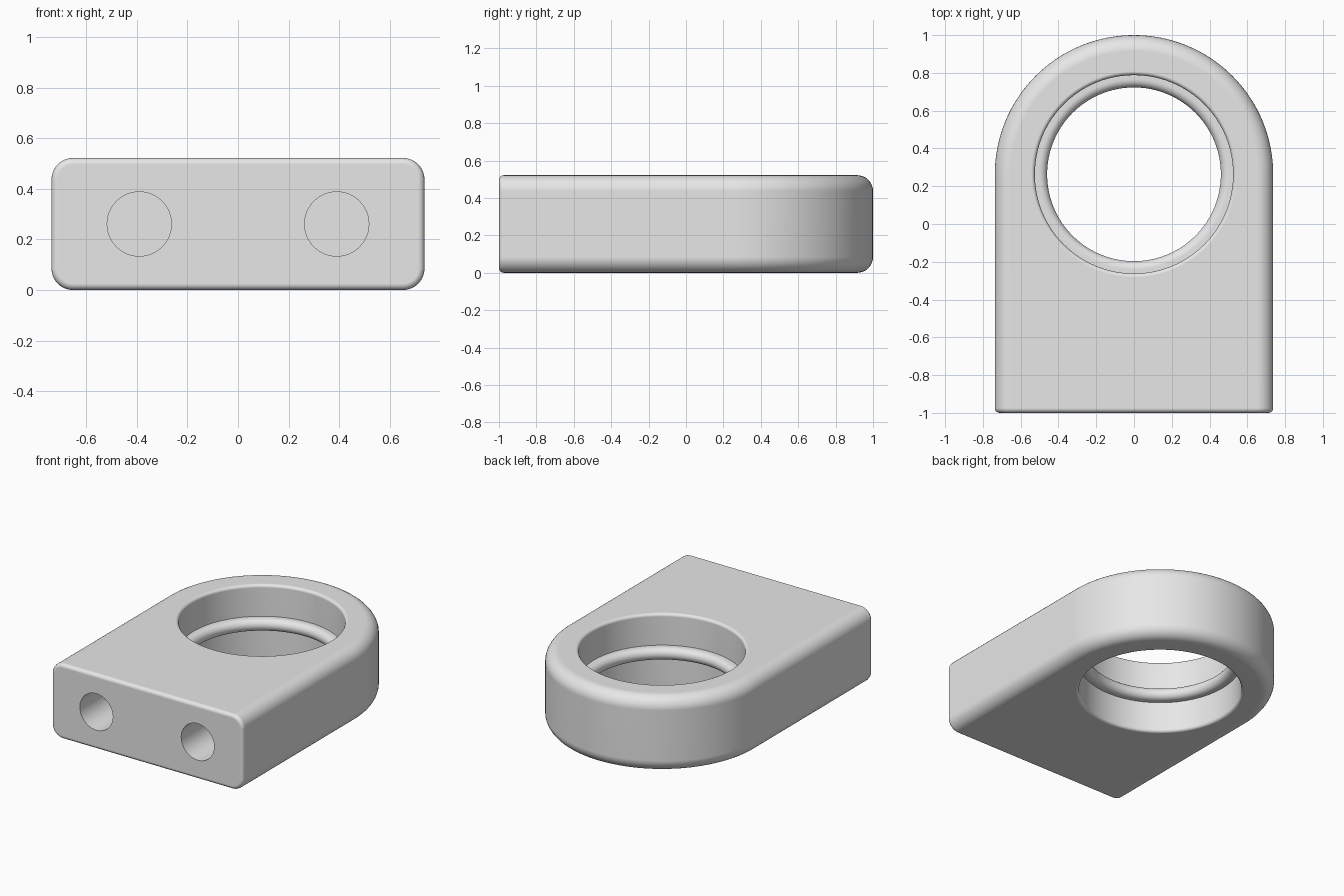
import bpy, bmesh
from math import sin, cos, pi, radians
from mathutils import Matrix

HALF_W, HEIGHT, FILLET = 0.737, 0.522, 0.085
BORE_Y, BORE_R, RIM = 0.263, 0.525, 0.02
MID = HEIGHT / 2

if "Cube" in bpy.data.objects:
    bpy.data.objects.remove(bpy.data.objects["Cube"], do_unlink=True)

grey = bpy.data.materials.new("plain_grey")
grey.use_nodes = True
grey.diffuse_color = (0.8, 0.8, 0.8, 1)
grey.node_tree.nodes["Principled BSDF"].inputs["Base Color"].default_value = (0.8, 0.8, 0.8, 1)


def arc(cx, cz, r, start, end, steps):
    """Points on an arc, angles in degrees."""
    angles = [radians(start + (end - start) * i / steps) for i in range(steps + 1)]
    return [(cx + r * cos(a), cz + r * sin(a)) for a in angles]


def finish(bm, name):
    bmesh.ops.recalc_face_normals(bm, faces=bm.faces)
    mesh = bpy.data.meshes.new(name)
    bm.to_mesh(mesh)
    bm.free()
    mesh.materials.append(grey)
    obj = bpy.data.objects.new(name, mesh)
    bpy.context.collection.objects.link(obj)
    return obj


def make_body():
    """Stack of U-shaped outlines, inset along the top and bottom fillets."""
    inner = HALF_W - FILLET
    section = arc(inner, FILLET, FILLET, -90, 0, 8) + arc(inner, HEIGHT - FILLET, FILLET, 0, 90, 8)
    bm = bmesh.new()
    layers = []
    for r, z in section:
        outline = [(-r, -1)] + arc(0, BORE_Y, r, 180, 0, 64) + [(r, -1)]
        layers.append([bm.verts.new((x, y, z)) for x, y in outline])
    for low, high in zip(layers, layers[1:]):
        for i in range(len(low) - 1):
            bm.faces.new((low[i], low[i + 1], high[i + 1], high[i]))
    bm.faces.new(layers[0])
    bm.faces.new(layers[-1])
    front = bm.faces.new([l[0] for l in layers] + [l[-1] for l in reversed(layers)])
    bmesh.ops.recalc_face_normals(bm, faces=bm.faces)
    # Small rounding around the front face
    bmesh.ops.bevel(bm, geom=list(front.edges), offset=0.025, segments=4,
                    profile=0.5, affect='EDGES', clamp_overlap=False)
    return finish(bm, "bracket_body")


def make_bore_cutter():
    """Turned profile: rounded rims and a round-nosed lip at mid height."""
    lip = 0.0425
    wide = BORE_R + RIM
    profile = [(0, -0.1), (wide, -0.1)]
    profile += arc(wide, RIM, RIM, 270, 180, 5)
    profile += [(BORE_R, MID - lip)]
    profile += arc(0.46 + lip, MID, lip, 270, 90, 12)
    profile += [(BORE_R, MID + lip)]
    profile += arc(wide, HEIGHT - RIM, RIM, 180, 90, 5)
    profile += [(wide, HEIGHT + 0.1), (0, HEIGHT + 0.1)]
    bm = bmesh.new()
    verts = [bm.verts.new((r, BORE_Y, z)) for r, z in profile]
    edges = [bm.edges.new(pair) for pair in zip(verts, verts[1:])]
    bmesh.ops.spin(bm, geom=verts + edges, cent=(0, BORE_Y, 0), axis=(0, 0, 1),
                   angle=2 * pi, steps=96)
    bmesh.ops.remove_doubles(bm, verts=bm.verts, dist=0.0001)
    return finish(bm, "bore_cutter")


def make_hole_cutter(side):
    """Blind mounting hole in the front face."""
    depth, extra = 0.5, 0.1
    bm = bmesh.new()
    place = Matrix.Translation((side * 0.39, -1 + (depth - extra) / 2, MID)) @ Matrix.Rotation(pi / 2, 4, 'X')
    bmesh.ops.create_cone(bm, cap_ends=True, segments=48, radius1=0.127, radius2=0.127,
                          depth=depth + extra, matrix=place)
    return finish(bm, "mounting_hole_cutter")


body = make_body()
bpy.ops.object.select_all(action='DESELECT')
body.select_set(True)
bpy.context.view_layer.objects.active = body

# Cut the bore and the two mounting holes
for cutter in (make_bore_cutter(), make_hole_cutter(-1), make_hole_cutter(1)):
    cutter.hide_render = True
    cut = body.modifiers.new("cut", 'BOOLEAN')
    cut.operation = 'DIFFERENCE'
    cut.solver = 'EXACT'
    cut.object = cutter
    bpy.ops.object.modifier_apply(modifier=cut.name)
    bpy.data.objects.remove(cutter, do_unlink=True)

# Smooth fillets, crisp hole edges, flat faces kept flat
bpy.ops.object.shade_smooth_by_angle(angle=radians(30))
weighted = body.modifiers.new("flat_face_normals", 'WEIGHTED_NORMAL')
weighted.keep_sharp = True
